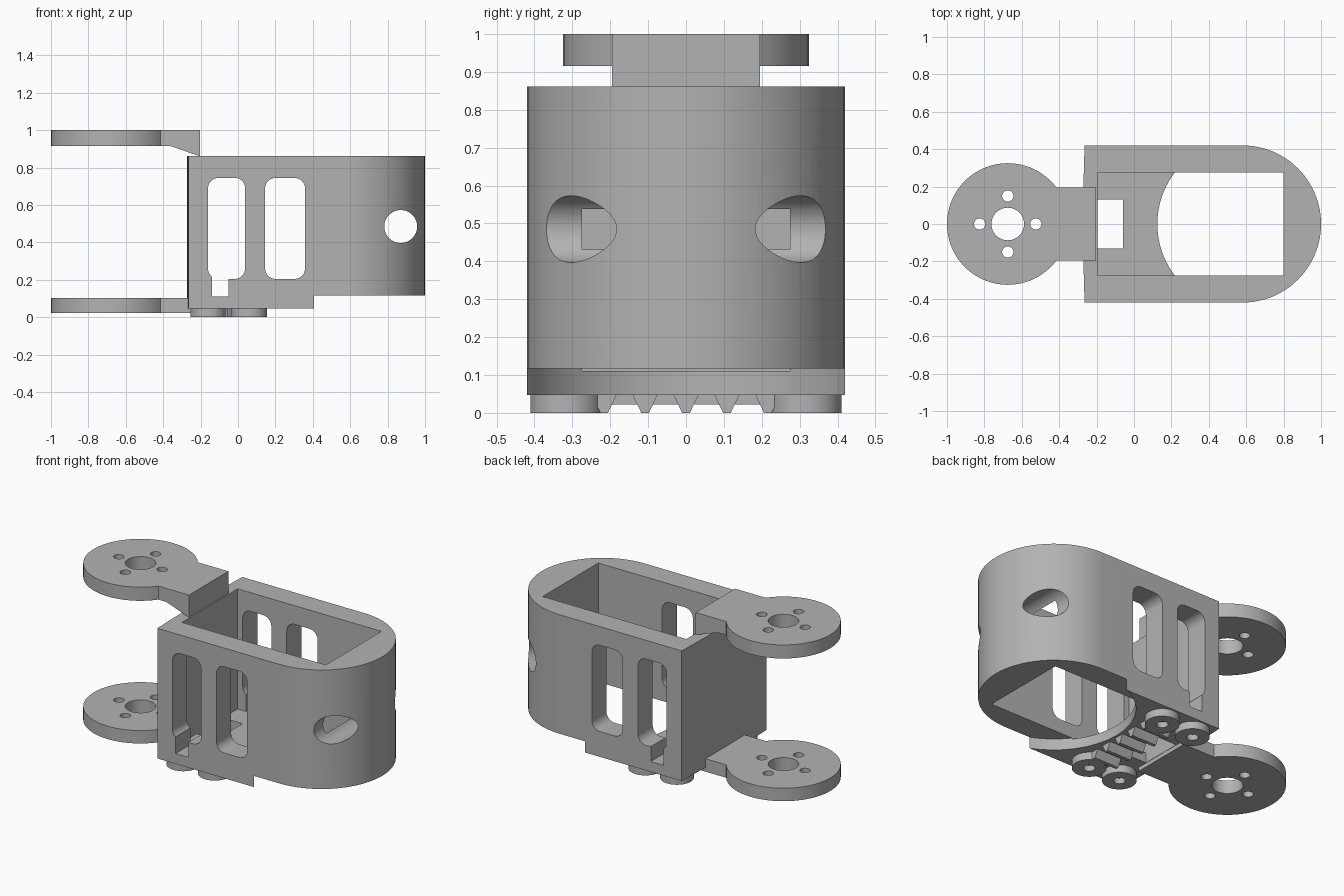
import bpy, bmesh, math

if "Cube" in bpy.data.objects:
    bpy.data.objects.remove(bpy.data.objects["Cube"])

grey = bpy.data.materials.new("plain grey")
grey.diffuse_color = (0.45, 0.45, 0.45, 1)
grey.use_nodes = True
grey.node_tree.nodes["Principled BSDF"].inputs["Base Color"].default_value = grey.diffuse_color


def arc(cx, cy, r, a0, a1, n):
    return [(cx + r * math.cos(math.radians(a0 + (a1 - a0) * i / n)),
             cy + r * math.sin(math.radians(a0 + (a1 - a0) * i / n))) for i in range(n + 1)]


def circle(cx, cy, r, n=48):
    return arc(cx, cy, r, 0, 360, n)[:-1]


def rect(u0, u1, v0, v1):
    return [(u0, v0), (u1, v0), (u1, v1), (u0, v1)]


def rounded(u0, u1, v0, v1, r):
    return (arc(u1 - r, v1 - r, r, 0, 90, 8) + arc(u0 + r, v1 - r, r, 90, 180, 8)
            + arc(u0 + r, v0 + r, r, 180, 270, 8) + arc(u1 - r, v0 + r, r, 270, 360, 8))


def prism(name, outline, lo, hi, axis="z"):
    """Extrude a 2D outline along an axis."""
    place = {"z": lambda u, v, w: (u, v, w),
             "y": lambda u, v, w: (u, w, v),
             "x": lambda u, v, w: (w, u, v)}[axis]
    bm = bmesh.new()
    a = [bm.verts.new(place(u, v, lo)) for u, v in outline]
    b = [bm.verts.new(place(u, v, hi)) for u, v in outline]
    bm.faces.new(a)
    bm.faces.new(b)
    for i in range(len(a)):
        j = (i + 1) % len(a)
        bm.faces.new((a[i], a[j], b[j], b[i]))
    bmesh.ops.recalc_face_normals(bm, faces=bm.faces)
    me = bpy.data.meshes.new(name)
    bm.to_mesh(me)
    bm.free()
    me.materials.append(grey)
    ob = bpy.data.objects.new(name, me)
    bpy.context.collection.objects.link(ob)
    return ob


def cut(ob, outline, lo, hi, axis="z"):
    tool = prism("cutter", outline, lo, hi, axis)
    mod = ob.modifiers.new("cut", "BOOLEAN")
    mod.operation, mod.solver, mod.object = "DIFFERENCE", "EXACT", tool
    bpy.context.view_layer.objects.active = ob
    bpy.ops.object.modifier_apply(modifier=mod.name)
    bpy.data.objects.remove(tool)


# Housing: round nose, slightly bowed rear wall
rear = [(-0.272 + 0.008 * (y / 0.42) ** 2, y) for y in [0.42 - 0.07 * i for i in range(13)]]
body = prism("housing", arc(0.58, 0, 0.42, -90, 90, 48) + rear, 0.047, 0.862)
# Underside step with concave edge, leaving the base plate
cut(body, circle(0.58, 0, 0.455, 96), -0.1, 0.117)
# Motor cavity and floor slot
cut(body, rect(-0.195, 0.80, -0.275, 0.275), 0.11, 1.0)
cut(body, rect(-0.195, -0.06, -0.13, 0.13), -0.1, 0.3)
# Side windows, cable notch and cross hole
for x0, x1 in ((-0.16, 0.038), (0.145, 0.358)):
    cut(body, rounded(x0, x1, 0.205, 0.745, 0.055), -0.6, 0.6, "y")
cut(body, rect(-0.138, -0.05, 0.112, 0.26), -0.6, 0.6, "y")
cut(body, circle(0.87, 0.485, 0.088), -0.6, 0.6, "y")

# Upper and lower hinge plates: disc with a neck
HX, HR, NW = -0.675, 0.325, 0.195
a = math.degrees(math.asin(NW / HR))


def hinge(name, end, lo, hi):
    ob = prism(name, arc(HX, 0, HR, a, 360 - a, 64) + [(end, -NW), (end, NW)], lo, hi)
    cut(ob, circle(HX, 0, 0.087), -0.1, 1.2)
    for dx, dy in ((0.15, 0), (-0.15, 0), (0, 0.15), (0, -0.15)):
        cut(ob, circle(HX + dx, dy, 0.03, 24), -0.1, 1.2)
    return ob


upper = hinge("upper_hinge", -0.203, 0.915, 1.0)
lower = hinge("lower_hinge", -0.197, 0.022, 0.103)
gusset = prism("upper_gusset", [(-0.36, 0.915), (-0.203, 0.86), (-0.203, 0.915)], -NW, NW, "y")

# Screw bosses under the base plate
parts = [body, upper, lower, gusset]
for x in (-0.158, 0.06):
    for y in (-0.315, 0.315):
        boss = prism("screw_boss", circle(x, y, 0.096), 0, 0.05)
        cut(boss, circle(x, y, 0.033, 24), -0.1, 0.035)
        parts.append(boss)

# Ridges under the base plate
for i in range(-2, 3):
    y = i * 0.108
    parts.append(prism("grip_ridge", [(y - 0.034, 0.05), (y - 0.01, 0), (y + 0.01, 0),
                                      (y + 0.034, 0.05)], -0.06, 0.11, "x"))

bpy.ops.object.select_all(action="DESELECT")
for ob in parts:
    ob.select_set(True)
bpy.context.view_layer.objects.active = body
bpy.ops.object.shade_smooth_by_angle(angle=math.radians(30))
